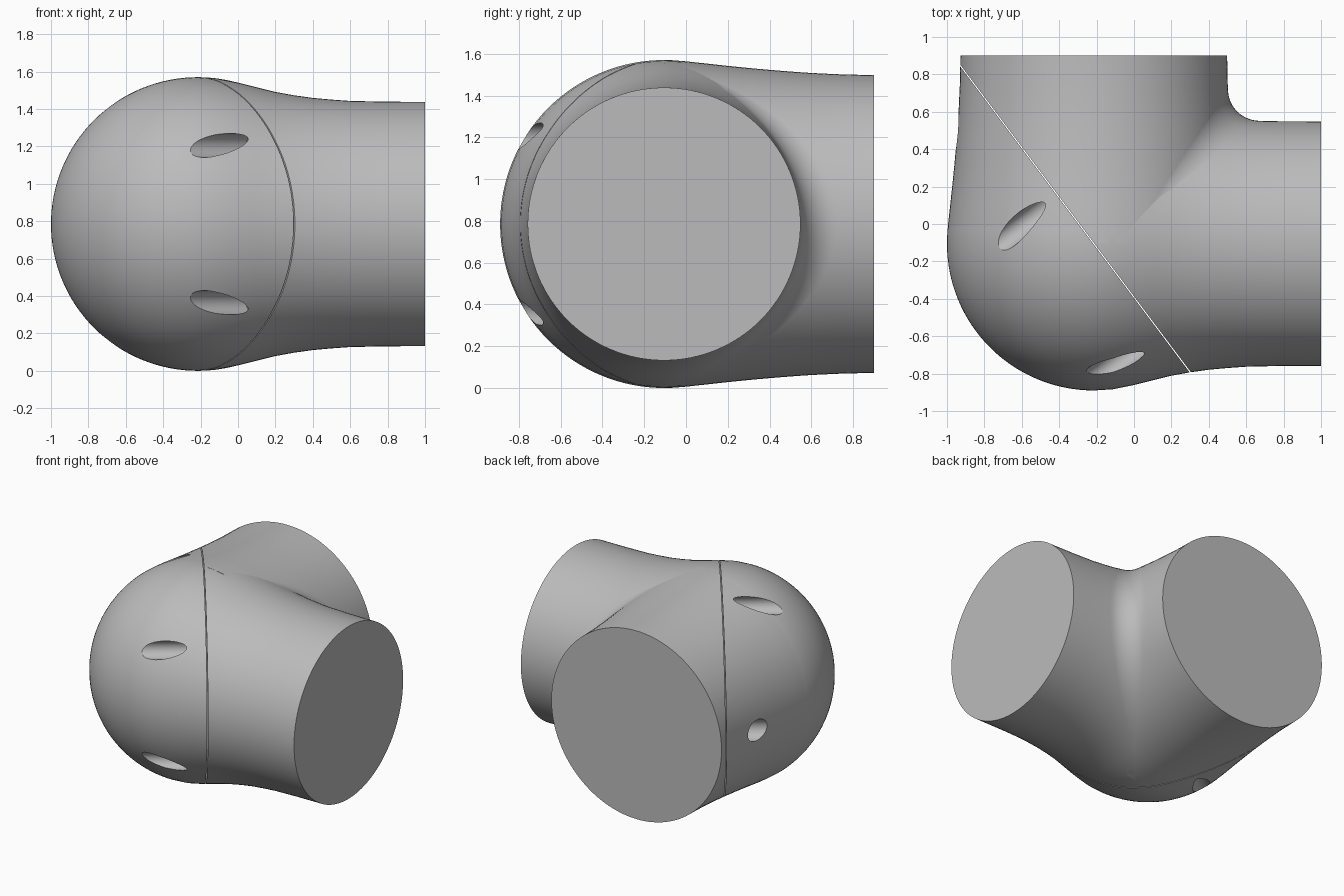
import bpy, bmesh
from math import sin, cos, pi, sqrt
from mathutils import Vector, Matrix

if "Cube" in bpy.data.objects:
    bpy.data.objects.remove(bpy.data.objects["Cube"], do_unlink=True)

CENTRE = Vector((-0.215, -0.105, 0.785))
BALL = 0.785
SEGS = 128
BLEND = 0.17                             # radius of the inner corner fillet
AXIS = Vector((-0.8, -0.6, 0))           # points out of the rounded cap
SIDE = Vector((0.6, -0.8, 0))

grey = bpy.data.materials.new("plain grey")
grey.use_nodes = True
grey.diffuse_color = (0.5, 0.5, 0.5, 1)
grey.node_tree.nodes["Principled BSDF"].inputs["Base Color"].default_value = (0.5, 0.5, 0.5, 1)

# Radius of each arm along its own axis
X_ARM = [(0, .785), (.1, .779), (.215, .756), (.315, .731), (.415, .706), (.515, .688),
         (.615, .674), (.715, .665), (.815, .658), (1.0, .654), (1.215, .653)]
Y_ARM = [(0, .785), (.105, .779), (.205, .768), (.305, .757), (.405, .747), (.505, .738),
         (.605, .73), (.705, .723), (.855, .716), (1.005, .713)]


def radius_at(profile, s):
    for (s0, r0), (s1, r1) in zip(profile, profile[1:]):
        if s <= s1:
            return r0 + (r1 - r0) * (s - s0) / (s1 - s0)
    return profile[-1][1]


def make_object(name, bm):
    mesh = bpy.data.meshes.new(name)
    bm.to_mesh(mesh)
    bm.free()
    mesh.materials.append(grey)
    obj = bpy.data.objects.new(name, mesh)
    obj.location = CENTRE
    bpy.context.collection.objects.link(obj)
    return obj


def select_only(obj):
    bpy.ops.object.select_all(action='DESELECT')
    obj.select_set(True)
    bpy.context.view_layer.objects.active = obj


def lathe(name, profile, place):
    """Revolve (distance, radius) points and close both ends."""
    bm = bmesh.new()
    rings = [[bm.verts.new(place(s, r * cos(2 * pi * i / SEGS), r * sin(2 * pi * i / SEGS)))
              for i in range(SEGS)] for s, r in profile]
    for low, high in zip(rings, rings[1:]):
        for i in range(SEGS):
            j = (i + 1) % SEGS
            bm.faces.new((low[i], low[j], high[j], high[i]))
    bm.faces.new(rings[0])
    bm.faces.new(rings[-1])
    bmesh.ops.recalc_face_normals(bm, faces=bm.faces)
    return make_object(name, bm)


# Rounded body with the arm towards +x
dome = [(-BALL * cos(t), BALL * sin(t)) for t in (pi / 2 * k / 32 for k in range(32))]
dome[0] = (-BALL, 0.004)
body_x = lathe("ball_and_side_arm", dome + X_ARM, lambda s, u, v: (s, u, v))

# Arm towards +y
body_y = lathe("rear_arm", Y_ARM, lambda s, u, v: (u, s, v))

# Cutters: screw holes into the cap, and the thin joint between the cap and the body
bm = bmesh.new()
turn = Matrix((SIDE, Vector((0, 0, 1)), AXIS)).transposed().to_4x4()
FLOOR, LENGTH = 0.06, 1.2
holes = [(side, up * sign, 0.064) for side, up in ((-0.31, 0.66), (0.577, 0.42))
         for sign in (1, -1)] + [(-0.918, 0, 0.078)]
for side, up, r in holes:
    middle = Matrix.Translation((side, up, FLOOR + LENGTH / 2))
    bmesh.ops.create_cone(bm, cap_ends=True, segments=48, radius1=r, radius2=r,
                          depth=LENGTH, matrix=turn @ middle)
bmesh.ops.create_cube(bm, size=1, matrix=turn @ Matrix.Diagonal((4, 4, 0.006, 1)))
bmesh.ops.recalc_face_normals(bm, faces=bm.faces)
cutter = make_object("hole_and_joint_cutter", bm)
cutter.hide_render = True

for obj in (body_x, body_y):
    cut = obj.modifiers.new("cut", 'BOOLEAN')
    cut.operation = 'DIFFERENCE'
    cut.solver = 'EXACT'
    cut.object = cutter
    select_only(obj)
    bpy.ops.object.modifier_apply(modifier=cut.name)
bpy.data.objects.remove(cutter, do_unlink=True)

# Fillet in the inner corner: a ball rolled along both arms
ROWS, STEPS, TOP = 80, 14, 0.9
bm = bmesh.new()
grid, centres = [], []
for k in range(ROWS + 1):
    h = TOP * sin(pi * (k / ROWS - 0.5))
    x = y = 0.5
    for _ in range(60):
        nx = sqrt(max((radius_at(Y_ARM, y) + BLEND) ** 2 - h * h, 0))
        ny = sqrt(max((radius_at(X_ARM, x) + BLEND) ** 2 - h * h, 0))
        x, y = (x + nx) / 2, (y + ny) / 2
    centre = Vector((x, y, h))
    to_x = Vector((0, -y, -h)).normalized()
    to_y = Vector((-x, 0, -h)).normalized()
    angle = max(to_x.angle(to_y), 0.001)
    row = []
    for n in range(STEPS + 1):
        f = n / STEPS
        d = (to_x * sin((1 - f) * angle) + to_y * sin(f * angle)) / sin(angle)
        row.append(bm.verts.new(centre + d * BLEND))
    grid.append(row)
    centres.append(centre)
for a, b in zip(grid, grid[1:]):
    for n in range(STEPS):
        bm.faces.new((a[n], a[n + 1], b[n + 1], b[n]))
bm.normal_update()
bm.faces.ensure_lookup_table()
probe = bm.faces[ROWS // 2 * STEPS + STEPS // 2]
if probe.normal.dot(centres[ROWS // 2] - probe.calc_center_median()) < 0:
    bmesh.ops.reverse_faces(bm, faces=bm.faces)
fillet = make_object("inner_corner_fillet", bm)

for obj in (body_x, body_y, fillet):
    select_only(obj)
    bpy.ops.object.shade_smooth_by_angle(angle=0.5)
